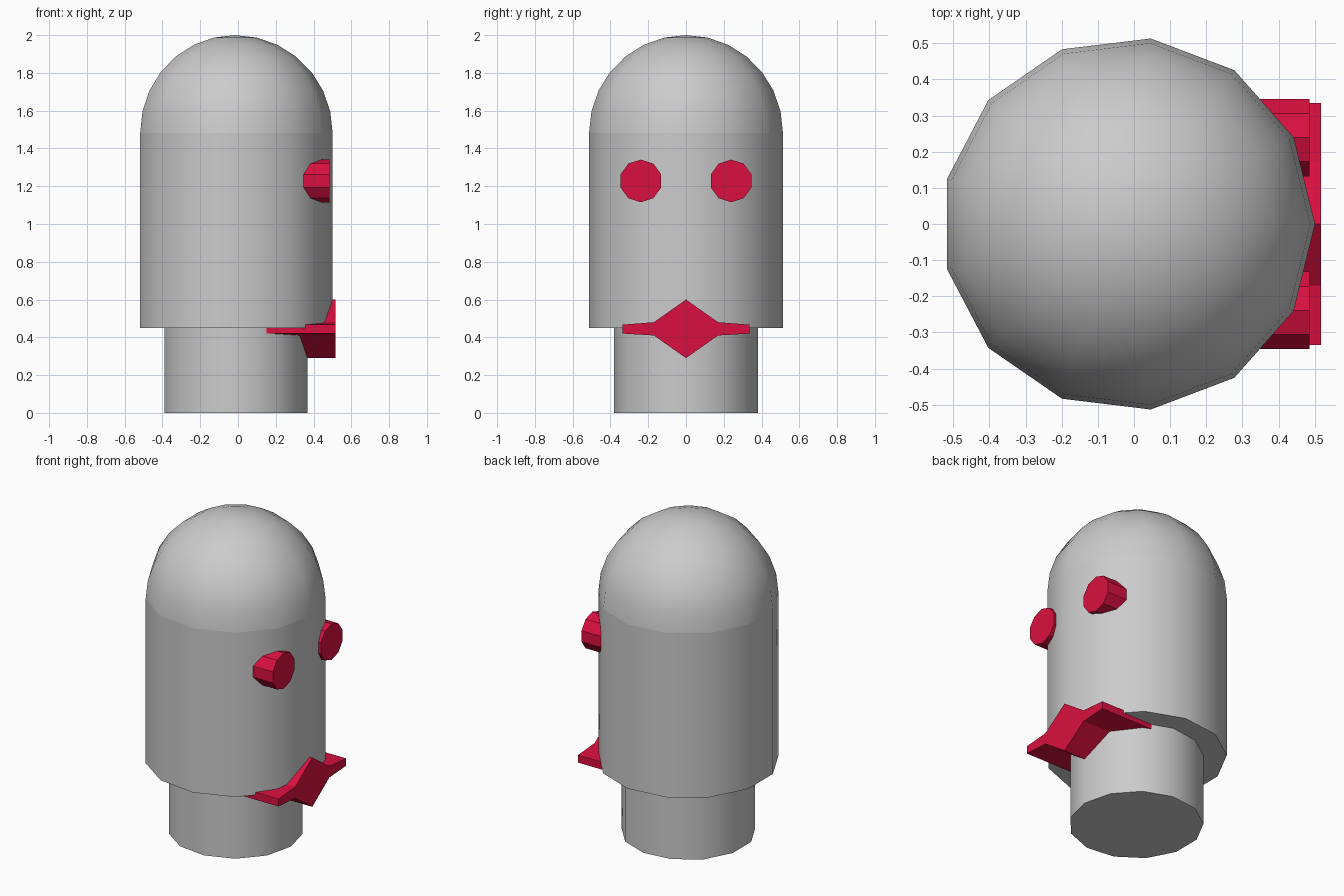
import bpy, bmesh
from math import sin, cos, pi, radians

if "Cube" in bpy.data.objects:
    bpy.data.objects.remove(bpy.data.objects["Cube"])

CX, SIDES = -0.016, 13

red = bpy.data.materials.new("red")
red.diffuse_color = (0.70, 0.005, 0.05, 1)
red.use_nodes = True
red.node_tree.nodes["Principled BSDF"].inputs["Base Color"].default_value = red.diffuse_color


def finish(name, bm, mat=None, smooth=False):
    bmesh.ops.recalc_face_normals(bm, faces=bm.faces)
    me = bpy.data.meshes.new(name)
    bm.to_mesh(me)
    bm.free()
    ob = bpy.data.objects.new(name, me)
    bpy.context.collection.objects.link(ob)
    if mat:
        me.materials.append(mat)
    if smooth:
        bpy.ops.object.select_all(action='DESELECT')
        bpy.context.view_layer.objects.active = ob
        ob.select_set(True)
        bpy.ops.object.shade_smooth_by_angle(angle=radians(30))
    return ob


def lathe(name, profile, cap_bottom=True, pole=None):
    """Stack 13-sided rings (radius, z); close with a cap or a pole point."""
    bm = bmesh.new()
    rings = [[bm.verts.new((CX + r * cos(2 * pi * i / SIDES), r * sin(2 * pi * i / SIDES), z))
              for i in range(SIDES)] for r, z in profile]
    for a, b in zip(rings, rings[1:]):
        for i in range(SIDES):
            j = (i + 1) % SIDES
            bm.faces.new((a[i], a[j], b[j], b[i]))
    if cap_bottom:
        bm.faces.new(rings[0])
    if pole is not None:
        p = bm.verts.new((CX, 0, pole))
        for i in range(SIDES):
            bm.faces.new((rings[-1][i], rings[-1][(i + 1) % SIDES], p))
    return finish(name, bm, smooth=True)


def prism_x(name, outline, x0, x1):
    """Extrude a (y, z) outline along x."""
    bm = bmesh.new()
    f = bm.faces.new([bm.verts.new((x0, y, z)) for y, z in outline])
    ext = bmesh.ops.extrude_face_region(bm, geom=[f], use_keep_orig=True)
    vs = [g for g in ext["geom"] if isinstance(g, bmesh.types.BMVert)]
    bmesh.ops.translate(bm, verts=vs, vec=(x1 - x0, 0, 0))
    return finish(name, bm, red)


# Neck, body and domed top
R, Z = 0.517, 1.483
lathe("neck", [(0.384, 0), (0.384, 0.45)])
lathe("body", [(R, 0.45), (R, Z)])
lathe("dome", [(R * cos(k * pi / 14), Z + R * sin(k * pi / 14)) for k in range(7)],
      cap_bottom=False, pole=2.0)

# Eyes: ten-sided pegs
for side, label in ((-1, "left"), (1, "right")):
    prism_x("eye_" + label,
            [(side * 0.239 + 0.113 * cos(pi / 2 + k * pi / 5),
              1.228 + 0.113 * sin(pi / 2 + k * pi / 5)) for k in range(10)], 0.2, 0.485)

# Mouth: mirrored diamond with thin ends
half = [(0.17, 0.41), (0.335, 0.42), (0.335, 0.467), (0.17, 0.48)]
prism_x("mouth", [(0, 0.29)] + half + [(0, 0.6)] + [(-y, z) for y, z in reversed(half)],
        0.1, 0.517)
